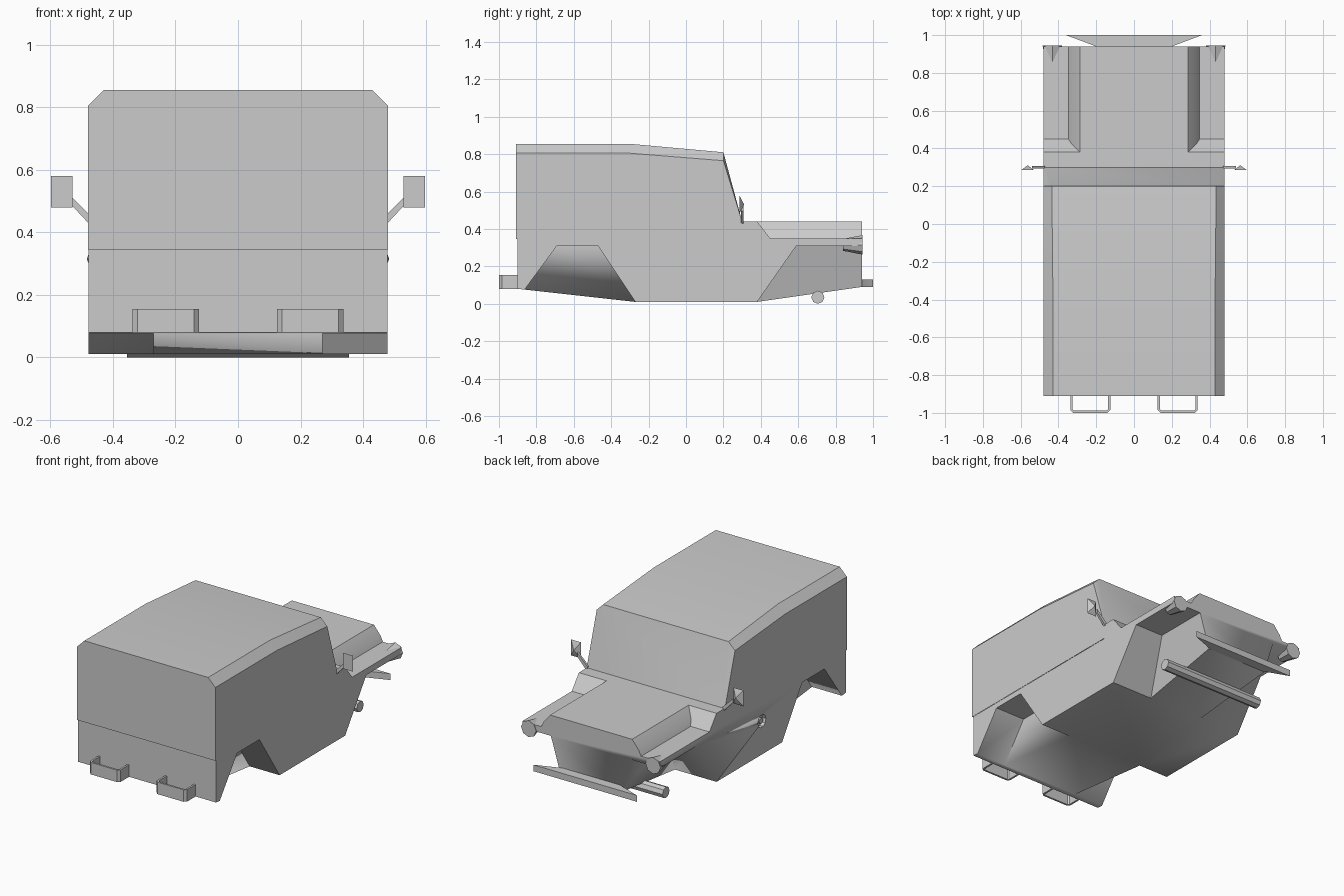
import bpy, bmesh, math
from mathutils import Vector

if "Cube" in bpy.data.objects:
    bpy.data.objects.remove(bpy.data.objects["Cube"])


def finish(name, bm, smooth=True):
    bmesh.ops.remove_doubles(bm, verts=bm.verts, dist=1e-5)
    bmesh.ops.recalc_face_normals(bm, faces=bm.faces)
    me = bpy.data.meshes.new(name)
    bm.to_mesh(me)
    bm.free()
    ob = bpy.data.objects.new(name, me)
    bpy.context.collection.objects.link(ob)
    activate(ob)
    if smooth:
        bpy.ops.object.shade_smooth_by_angle(angle=math.radians(30))
    return ob


def activate(ob):
    bpy.ops.object.select_all(action='DESELECT')
    ob.select_set(True)
    bpy.context.view_layer.objects.active = ob


def loft(name, rings, closed=True, caps=(True, True)):
    """Bridge matching rings of points; cap the ends on request."""
    bm = bmesh.new()
    vs = [[bm.verts.new(p) for p in r] for r in rings]
    n = len(rings[0])
    for a, b in zip(vs, vs[1:]):
        for i in range(n if closed else n - 1):
            j = (i + 1) % n
            bm.faces.new((a[i], a[j], b[j], b[i]))
    if caps[0]:
        bm.faces.new(vs[0])
    if caps[1]:
        bm.faces.new(vs[-1])
    return finish(name, bm)


def side_prism(name, profile, x0, x1):
    """Extrude a (y, z) profile along x; x0 may be a function of z."""
    f = x0 if callable(x0) else (lambda z: x0)
    return loft(name, [[(f(z), y, z) for y, z in profile],
                       [(x1, y, z) for y, z in profile]])


def plan_prism(name, profile, z0, z1):
    return loft(name, [[(x, y, z) for x, y in profile] for z in (z0, z1)])


def cylinder(name, center, r1, r2, depth, axis, sides):
    bm = bmesh.new()
    bmesh.ops.create_cone(bm, cap_ends=True, segments=sides, radius1=r1,
                          radius2=r2, depth=depth)
    rot = Vector((0, 0, 1)).rotation_difference(Vector(axis)).to_matrix()
    bmesh.ops.rotate(bm, verts=bm.verts, matrix=rot)
    bmesh.ops.translate(bm, verts=bm.verts, vec=center)
    return finish(name, bm)


def cut(ob, cutter):
    m = ob.modifiers.new("cut", 'BOOLEAN')
    m.operation = 'DIFFERENCE'
    m.solver = 'EXACT'
    m.object = cutter
    activate(ob)
    bpy.ops.object.modifier_move_to_index(modifier="cut", index=0)
    bpy.ops.object.modifier_apply(modifier="cut")
    bpy.data.objects.remove(cutter)


# Lower tub with cowl and front fenders, full width
W = 0.478
tub = side_prism("tub", [(-0.902, 0.345), (-0.902, 0.08), (-0.27, 0.01),
                         (0.38, 0.01), (0.94, 0.09), (0.94, 0.35),
                         (0.45, 0.35), (0.38, 0.44), (0.298, 0.44),
                         (0.298, 0.345)], -W, W)

# Wheel wells and recessed fuel filler cut from the tub
rear_well = [(-0.919, 0), (-0.69, 0.31), (-0.47, 0.31), (-0.25, -0.02)]
front_well = [(0.359, -0.02), (0.59, 0.31), (1.05, 0.31), (1.05, -0.02)]
for s in (-1, 1):
    cut(tub, side_prism("rear_well_cutter", rear_well, s * 0.27, s * 0.6))
    cut(tub, side_prism("front_well_cutter", front_well,
                        lambda z: s * (0.18 + 0.1 * (z + 0.02) / 0.33), s * 0.6))
cut(tub, cylinder("filler_cutter", (-0.48, -0.07, 0.22), 0.04, 0.04, 0.05, (1, 0, 0), 10))
cylinder("filler_cap", (-0.463, -0.07, 0.22), 0.018, 0.018, 0.02, (1, 0, 0), 8)

# Remove the hidden lid under the cabin
bm = bmesh.new()
bm.from_mesh(tub.data)
lid = [f for f in bm.faces if all(abs(v.co.z - 0.345) < 1e-3 for v in f.verts)]
bmesh.ops.delete(bm, geom=lid, context='FACES')
bm.to_mesh(tub.data)
bm.free()


# Covered cabin with chamfered roof edges and sloping windscreen
def cabin_ring(y, top, c, y_low=None):
    half = [(0.48, 0.345), (0.48, top - c), (0.48 - c, top)]
    pts = half + [(-x, z) for x, z in reversed(half)]
    return [(x, y, z) for x, z in pts]


loft("cabin", [cabin_ring(-0.91, 0.855, 0.05), cabin_ring(-0.3, 0.855, 0.05),
               cabin_ring(0.2, 0.81, 0.045), cabin_ring(0.3, 0.44, 0.002)],
     closed=False, caps=(True, False))

# Bonnet with sloping shoulders
hood_half = [(0.35, 0.345), (0.33, 0.385), (0.285, 0.44)]
hood = hood_half + [(-x, z) for x, z in reversed(hood_half)]
loft("hood", [[(x, y, z) for x, z in hood] for y in (0.375, 0.941)],
     closed=False, caps=(False, True))

# Front bumper and cross axle
plan_prism("nose_bumper", [(-0.36, 1.0), (-0.2, 0.94), (0.2, 0.94), (0.36, 1.0)], 0.09, 0.13)
cylinder("axle", (0, 0.705, 0.035), 0.035, 0.035, 0.71, (1, 0, 0), 8)

for s in (-1, 1):
    # Headlamp on the fender tip
    cylinder("headlamp", (s * 0.432, 0.892, 0.315), 0.032, 0.052, 0.104, (0, 1, 0), 8)

    # U-shaped bumperette
    outer = [(0.125, -0.9), (0.125, -0.985), (0.14, -1.0), (0.322, -1.0),
             (0.337, -0.985), (0.337, -0.9)]
    inner = [(0.325, -0.9), (0.325, -0.98), (0.318, -0.988), (0.144, -0.988),
             (0.137, -0.98), (0.137, -0.9)]
    plan_prism("bumperette", [(s * x, y) for x, y in outer + inner], 0.08, 0.155)

    # Mirror: pyramid housing on a thin arm
    base = [(0.53, 0.48), (0.598, 0.48), (0.598, 0.58), (0.53, 0.58)]
    loft("mirror", [[(s * x, 0.285, z) for x, z in base],
                    [(s * (0.562 + (x - 0.564) * 0.05), 0.31, 0.53 + (z - 0.53) * 0.05)
                     for x, z in base]])
    arm = [(0.47, 0.42), (0.54, 0.495), (0.54, 0.52), (0.47, 0.452)]
    loft("mirror_arm", [[(s * x, y, z) for x, z in arm] for y in (0.293, 0.307)])
